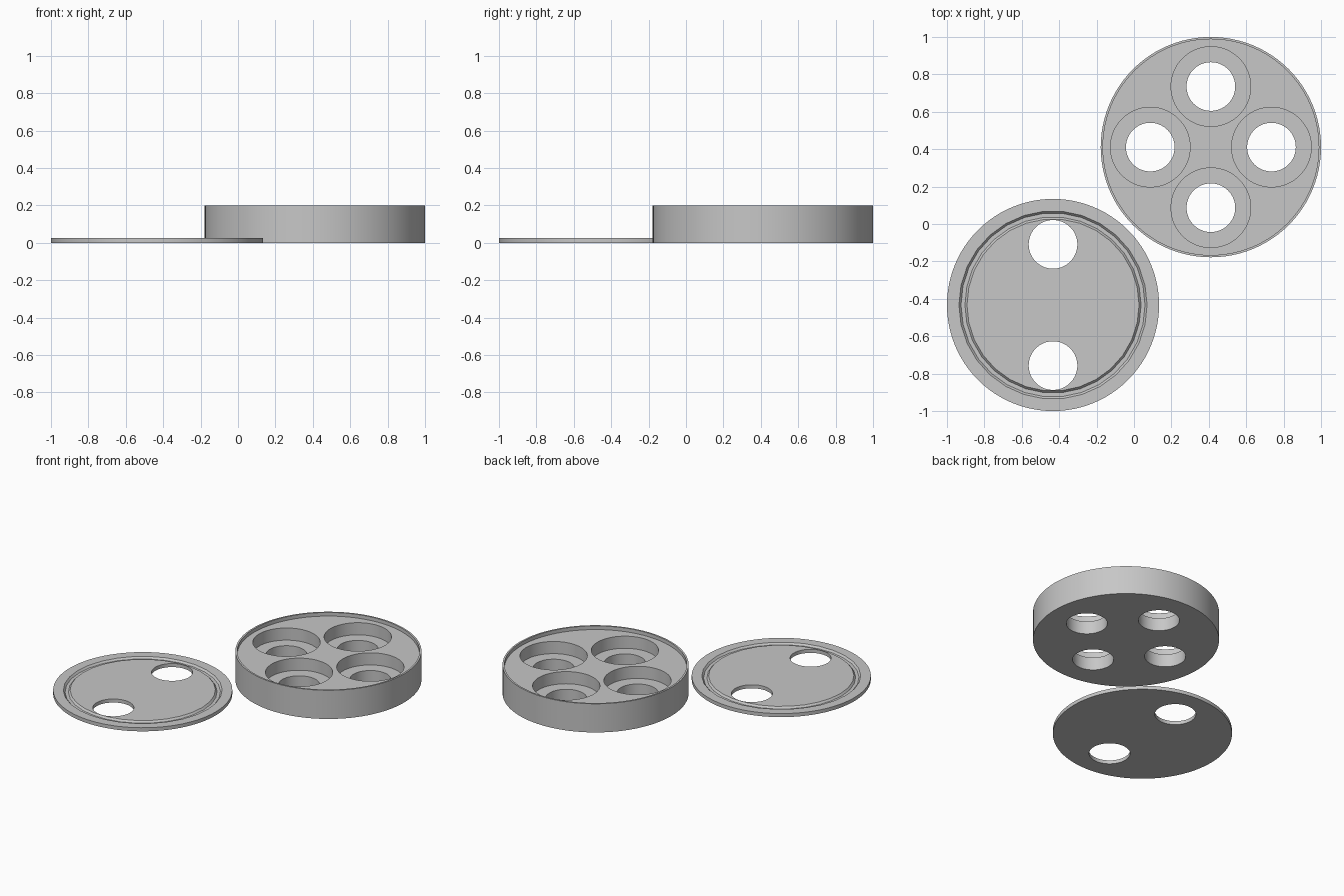
import bpy, bmesh, math

if "Cube" in bpy.data.objects:
    bpy.data.objects.remove(bpy.data.objects["Cube"], do_unlink=True)

grey = bpy.data.materials.new("plain grey")
grey.use_nodes = True
colour = (0.57, 0.57, 0.57, 1)
grey.diffuse_color = colour
grey.node_tree.nodes["Principled BSDF"].inputs["Base Color"].default_value = colour


def lathe(name, profile, centre, segments=96, closed=False):
    """Spin an (r, z) profile about the vertical axis; r = 0 ends close it."""
    bm = bmesh.new()
    verts = [bm.verts.new((r, 0, z)) for r, z in profile]
    edges = [bm.edges.new(pair) for pair in zip(verts, verts[1:])]
    if closed:
        edges.append(bm.edges.new((verts[-1], verts[0])))
    bmesh.ops.spin(bm, geom=verts + edges, axis=(0, 0, 1), cent=(0, 0, 0),
                   angle=math.tau, steps=segments, use_duplicate=False)
    bmesh.ops.remove_doubles(bm, verts=bm.verts, dist=1e-5)
    bmesh.ops.dissolve_limit(bm, angle_limit=0.001, verts=bm.verts, edges=bm.edges)
    bmesh.ops.recalc_face_normals(bm, faces=bm.faces)
    mesh = bpy.data.meshes.new(name)
    bm.to_mesh(mesh)
    bm.free()
    mesh.materials.append(grey)
    obj = bpy.data.objects.new(name, mesh)
    obj.location = (*centre, 0)
    bpy.context.collection.objects.link(obj)
    return obj


def drill(name, centre, radius, bottom, top):
    return lathe(name, [(0, bottom), (radius, bottom), (radius, top), (0, top)], centre, 72)


def cut(target, cutters):
    """Subtract the cutters, apply the result and discard them."""
    bpy.context.view_layer.objects.active = target
    for cutter in cutters:
        cutter.hide_render = True
        mod = target.modifiers.new("cut", 'BOOLEAN')
        mod.operation = 'DIFFERENCE'
        mod.solver = 'EXACT'
        mod.object = cutter
        bpy.ops.object.modifier_apply(modifier=mod.name)
        bpy.data.objects.remove(cutter, do_unlink=True)


def smooth(obj):
    bpy.ops.object.select_all(action='DESELECT')
    obj.select_set(True)
    bpy.context.view_layer.objects.active = obj
    bpy.ops.object.shade_smooth_by_angle(angle=math.radians(30))


HOLE, WELL, OFFSET = 0.13, 0.213, 0.324
THICK = 0.025

# Round tray with a thin raised rim
bx = by = 0.411
height, radius = 0.2, 0.589
floor = height - THICK
tray = lathe("tray", [(0, 0), (radius, 0), (radius, height), (0.577, height),
                      (0.577, floor), (0, floor)], (bx, by))

# Four wells, each with a narrower through hole
cutters = []
for i in range(4):
    a = i * math.pi / 2
    c = (bx + OFFSET * math.cos(a), by + OFFSET * math.sin(a))
    cutters.append(lathe("well_cutter", [(0, -0.1), (HOLE, -0.1), (HOLE, 0.09), (WELL, 0.09),
                                         (WELL, 0.3), (0, 0.3)], c, 72))
cut(tray, cutters)
smooth(tray)

# Flat lid with two holes and a coarse ring groove
lx = ly = -0.433
lid = lathe("lid", [(0, 0), (0.567, 0), (0.567, THICK), (0, THICK)], (lx, ly))
groove = lathe("groove_cutter", [(0.503, THICK), (0.492, 0.012), (0.471, 0.012), (0.46, THICK),
                                 (0.46, 0.05), (0.503, 0.05)], (lx, ly), 30, closed=True)
holes = [drill("hole_cutter", (lx, ly + s * OFFSET), HOLE, -0.1, 0.1) for s in (-1, 1)]
cut(lid, [groove] + holes)
smooth(lid)
